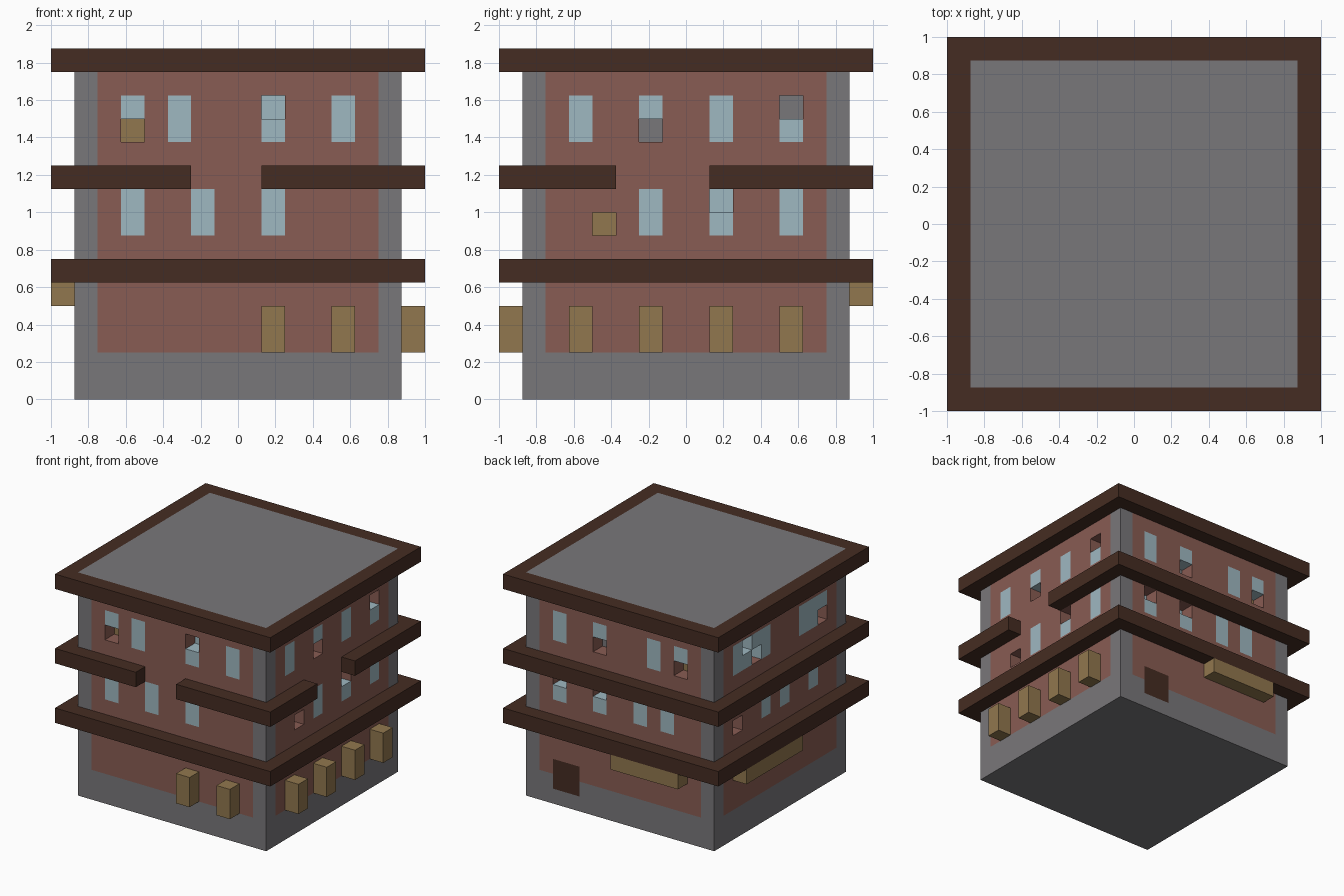
import bpy, bmesh
from math import radians, floor
from mathutils import Matrix, Vector

cube = bpy.data.objects.get("Cube")
if cube:
    bpy.data.objects.remove(cube, do_unlink=True)

U = 0.125            # building block size
W = 7 * U            # half width of the walls
H = 15 * U           # building height


def linear(c):
    c /= 255
    return c / 12.92 if c <= 0.04045 else ((c + 0.055) / 1.055) ** 2.4


def material(name, *rgb):
    m = bpy.data.materials.new(name)
    m.use_nodes = True
    col = [linear(c) for c in rgb] + [1]
    m.diffuse_color = col
    m.node_tree.nodes["Principled BSDF"].inputs["Base Color"].default_value = col
    return m


MATS = [material("grey_concrete", 121, 119, 122), material("red_brick", 137, 92, 83),
        material("pale_blue_glass", 159, 184, 193), material("dark_brown_wood", 69, 44, 34),
        material("tan_wood", 145, 119, 78)]
GREY, BRICK, GLASS, DARK, TAN = range(5)


def finish(bm, name, mats):
    mesh = bpy.data.meshes.new(name)
    bm.to_mesh(mesh)
    bm.free()
    for m in mats:
        mesh.materials.append(m)
    ob = bpy.data.objects.new(name, mesh)
    bpy.context.collection.objects.link(ob)
    return ob


def box(name, lo, hi, mat):
    lo, hi = Vector(lo), Vector(hi)
    bm = bmesh.new()
    size = hi - lo
    bmesh.ops.create_cube(bm, size=1, matrix=Matrix.Translation((lo + hi) / 2)
                          @ Matrix.Diagonal((*size, 1)))
    return finish(bm, name, [MATS[mat]])


# Walls by quarter turn: window columns of each floor, and open cells with their back colour
UP, MID = 11, 7
WALLS = {
    "front": dict(turn=0, up=[-5, -3, 1, 4], mid=[-5, -2, 1],
                  holes={(-5, UP): TAN, (1, UP + 1): GLASS}),
    "right": dict(turn=90, up=[-5, -2, 1, 4], mid=[-2, 1, 4],
                  holes={(-2, UP): GREY, (4, UP + 1): GREY,
                         (-4, MID): TAN, (1, MID + 1): GLASS}),
    "back": dict(turn=180, up=[-5, -2, 2, 4], mid=[-5, -2, 1, 3],
                 holes={(-2, UP): GREY, (4, UP): TAN,
                        (-5, MID + 1): GLASS, (-2, MID + 1): GLASS}),
    "left": dict(turn=270, up=[-5, -4, -3, -2, 2, 3, 4], mid=[-2, 0, 3],
                 holes={(-4, UP + 1): GLASS, (-3, UP): GLASS,
                        (4, UP): GREY, (-5, MID): TAN}),
}


def cell_colour(side, spec, col, row):
    if side == "back" and col in (-5, -4) and row in (1, 2):
        return DARK                                   # door
    if (row in (UP, UP + 1) and col in spec["up"]) or \
       (row in (MID, MID + 1) and col in spec["mid"]):
        return GLASS
    return BRICK if -6 <= col <= 5 and 2 <= row <= 13 else GREY


def wall(side, spec):
    bm = bmesh.new()
    bmesh.ops.create_grid(bm, x_segments=14, y_segments=15, size=1,
                          matrix=Matrix.Diagonal((W, H / 2, 1, 1)))
    open_cells = []
    for f in bm.faces:
        c = f.calc_center_median()
        cell = floor(c.x / U), floor((c.y + H / 2) / U)
        f.material_index = cell_colour(side, spec, *cell)
        if cell in spec["holes"]:
            open_cells.append((f, spec["holes"][cell]))
    # Push the open cells inwards; their sides take the colour of the neighbouring cell
    for f, back in open_cells:
        sides = bmesh.ops.inset_individual(bm, faces=[f], thickness=0, depth=-U)["faces"]
        for s in sides:
            for e in s.edges:
                for n in e.link_faces:
                    if n is not f and n not in sides:
                        s.material_index = n.material_index
        f.material_index = back
    bm.transform(Matrix.Rotation(radians(spec["turn"]), 4, "Z")
                 @ Matrix.Translation((0, -W, H / 2)) @ Matrix.Rotation(radians(90), 4, "X"))
    finish(bm, side + "_wall", MATS)


for side, spec in WALLS.items():
    wall(side, spec)

# Roof and floor slabs
box("roof_slab", (-W, -W, H - 0.01), (W, W, H), GREY)
box("floor_slab", (-W, -W, 0), (W, W, 0.01), GREY)

# Ledges around each storey; the middle one has gaps at the front and right
FULL = [(-1, 1)]
SIDE = [(-W, W)]
for name, z, front, right in (("lower_ledge", 5, FULL, SIDE),
                              ("middle_ledge", 9, [(-1, -2 * U), (U, 1)],
                               [(-W, -3 * U), (U, W)]),
                              ("roof_ledge", 14, FULL, SIDE)):
    z *= U
    for a, b in front:
        box(name + "_front", (a, -1, z), (b, -W, z + U), DARK)
    for a, b in right:
        box(name + "_right", (W, a, z), (1, b, z + U), DARK)
    box(name + "_back", (-1, W, z), (1, 1, z + U), DARK)
    box(name + "_left", (-1, -W, z), (-W, W, z + U), DARK)

# Ground floor boxes on the front and right, long awnings on the back and left
for c in (1, 4):
    box("front_box", (c * U, -1, 2 * U), (c * U + U, -W, 4 * U), TAN)
for c in (-5, -2, 1, 4):
    box("right_box", (W, c * U, 2 * U), (1, c * U + U, 4 * U), TAN)
box("back_awning", (-5 * U, W, 4 * U), (0, 1, 5 * U), TAN)
box("left_awning", (-1, -U, 4 * U), (-W, 5 * U, 5 * U), TAN)
